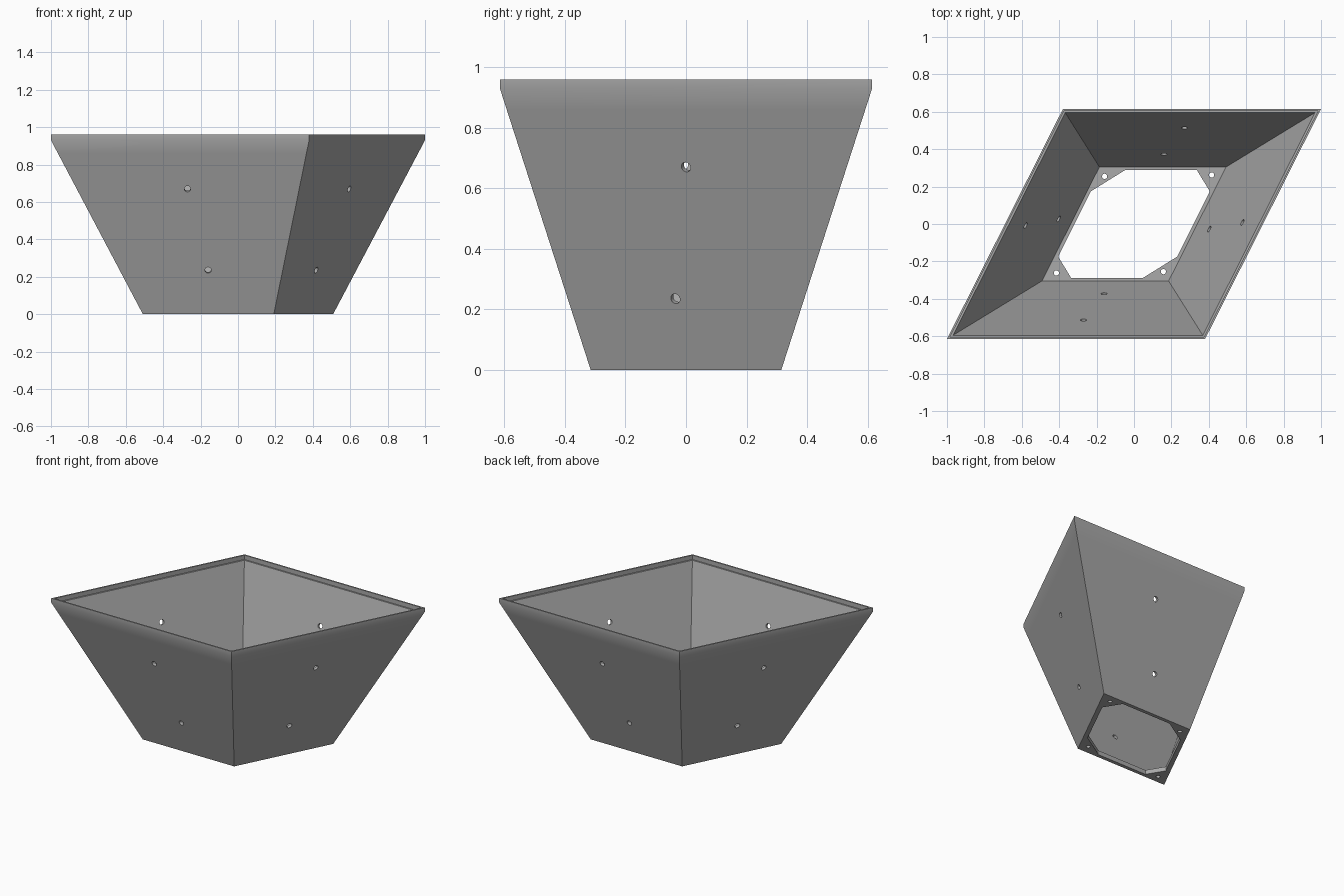
import bpy, bmesh, math
from mathutils import Vector

if "Cube" in bpy.data.objects:
    bpy.data.objects.remove(bpy.data.objects["Cube"])

SKEW = 0.504          # x shift per unit y of the slanted sides
HEIGHT, LIP = 0.96, 0.93


def ring(bm, c, h, z):
    """Parallelogram of half width c and half depth h."""
    return [bm.verts.new((x + SKEW * y, y, z))
            for x, y in ((-c, -h), (c, -h), (c, h), (-c, h))]


def inset(c, h, t):
    """Shrink the parallelogram by t on every side."""
    return c - t * math.hypot(1, SKEW), h - t


def outer(z):
    """Outer half sizes of the tapered wall at height z."""
    f = min(z / LIP, 1)
    return 0.35 + 0.34 * f, 0.315 + 0.3 * f


def add_object(name, bm):
    bmesh.ops.recalc_face_normals(bm, faces=bm.faces)
    mesh = bpy.data.meshes.new(name)
    bm.to_mesh(mesh)
    bm.free()
    obj = bpy.data.objects.new(name, mesh)
    bpy.context.collection.objects.link(obj)
    return obj


# Tapered shell: outside upwards, over the stepped lip, down the inside
bm = bmesh.new()
levels = [(0, 0), (0.86, 0), (LIP, 0), (HEIGHT, 0),
          (HEIGHT, 0.01), (LIP, 0.01), (LIP, 0.02), (0.03, 0.02)]
rings = [ring(bm, *inset(*outer(z), t), z) for z, t in levels]
for a, b in zip(rings, rings[1:]):
    for i in range(4):
        j = (i + 1) % 4
        bm.faces.new((a[i], a[j], b[j], b[i]))
bm.faces.new(rings[0])
bm.faces.new(rings[-1])
planter = add_object("planter_shell", bm)

# Cutter: eight-sided floor opening
bm = bmesh.new()
half = [(0.335, 0.29), (0.405, 0.175), (0.23, -0.175), (0.045, -0.29)]
outline = half + [(-x, -y) for x, y in half]
floor = bm.faces.new([bm.verts.new((x, y, -0.05)) for x, y in outline])
up = bmesh.ops.extrude_face_region(bm, geom=[floor])["geom"]
bmesh.ops.translate(bm, vec=(0, 0, 0.1),
                    verts=[v for v in up if isinstance(v, bmesh.types.BMVert)])


def drill(position, axis, radius):
    """Add a round drill at a point and its opposite across the centre."""
    for s in (1, -1):
        p = Vector((s * position[0], s * position[1], position[2]))
        d = Vector((s * axis[0], s * axis[1], axis[2]))
        m = d.to_track_quat('Z', 'Y').to_matrix().to_4x4()
        m.translation = p
        bmesh.ops.create_cone(bm, cap_ends=True, segments=20, radius1=radius,
                              radius2=radius, depth=0.12, matrix=m)


# Drills: floor corners, then two in each wall
for p in ((0.415, 0.262, 0), (0.157, -0.255, 0)):
    drill(p, (0, 0, 1), 0.014)
front_axis = (0, -LIP, -0.3)
n = Vector((1, -SKEW)).normalized() * LIP
for z, front_x, side_y in ((0.67, -0.27, 0), (0.235, -0.16, -0.035)):
    c, h = outer(z)
    drill((front_x, -h, z), front_axis, 0.017)
    drill((c + SKEW * side_y, side_y, z), (n.x, n.y, -0.3), 0.017)
cutter = add_object("hole_cutter", bm)
cutter.hide_render = True

# Cut the holes
mod = planter.modifiers.new("holes", 'BOOLEAN')
mod.operation, mod.solver, mod.object = 'DIFFERENCE', 'EXACT', cutter
bpy.context.view_layer.objects.active = planter
for o in bpy.context.selected_objects:
    o.select_set(False)
planter.select_set(True)
bpy.ops.object.modifier_apply(modifier=mod.name)
bpy.data.objects.remove(cutter)

# Plain grey finish
grey = bpy.data.materials.new("plain_grey")
grey.use_nodes = True
colour = (0.4, 0.4, 0.4, 1)
grey.diffuse_color = colour
grey.node_tree.nodes["Principled BSDF"].inputs["Base Color"].default_value = colour
planter.data.materials.clear()
planter.data.materials.append(grey)
bpy.ops.object.shade_smooth_by_angle(angle=math.radians(30))
